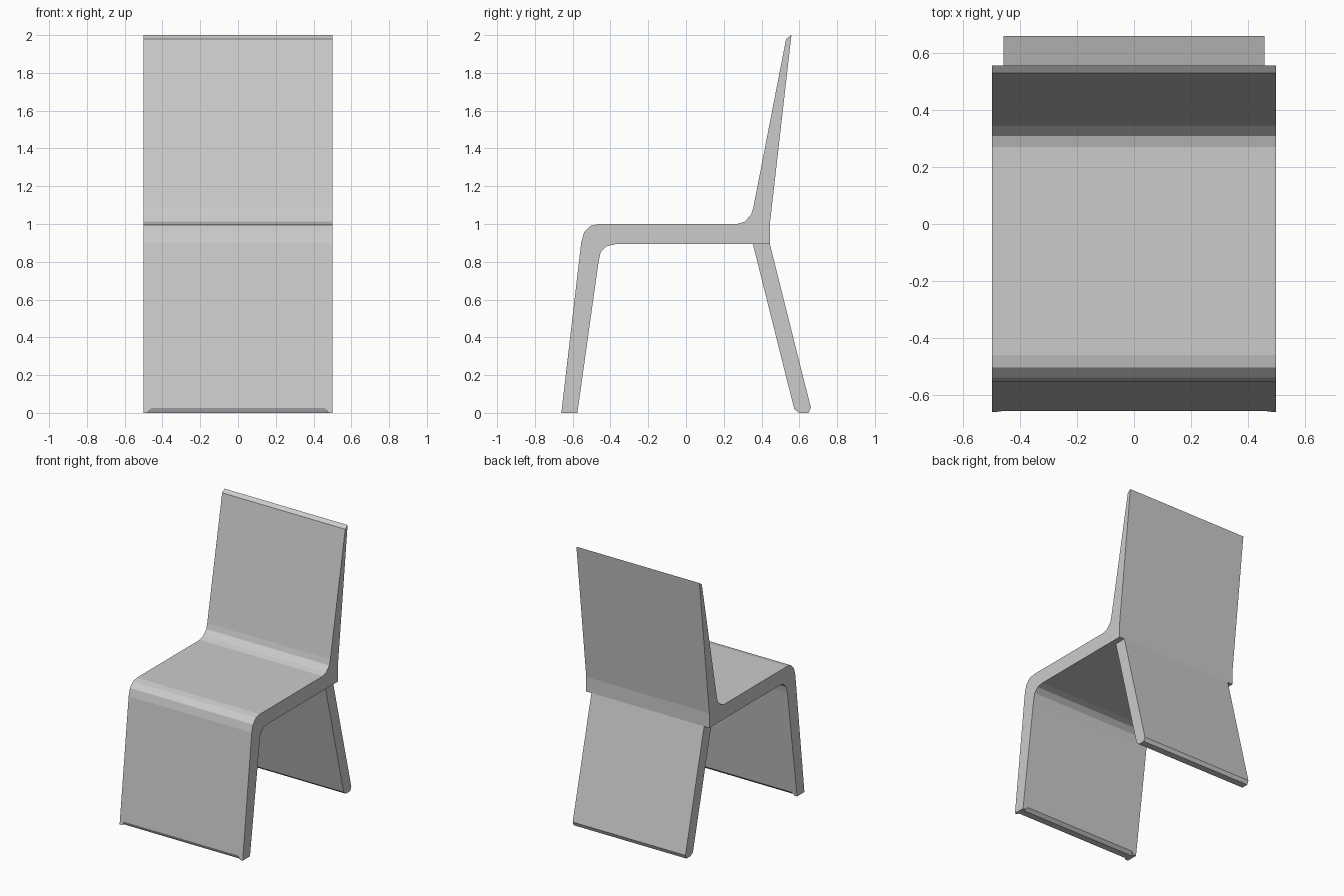
import bpy, bmesh

if "Cube" in bpy.data.objects:
    bpy.data.objects.remove(bpy.data.objects["Cube"])


def loft(name, left, right):
    """Closed solid between two matching (x, y, z) end loops."""
    bm = bmesh.new()
    a = [bm.verts.new(p) for p in left]
    b = [bm.verts.new(p) for p in right]
    n = len(a)
    bm.faces.new(a)
    bm.faces.new(b[::-1])
    for i in range(n):
        j = (i + 1) % n
        bm.faces.new((a[i], b[i], b[j], a[j]))
    bmesh.ops.recalc_face_normals(bm, faces=bm.faces)
    mesh = bpy.data.meshes.new(name)
    bm.to_mesh(mesh)
    bm.free()
    ob = bpy.data.objects.new(name, mesh)
    bpy.context.collection.objects.link(ob)
    return ob


def prism(name, profile, half_width):
    """Extrude a (y, z) profile across the width."""
    return loft(name, [(-half_width, y, z) for y, z in profile],
                [(half_width, y, z) for y, z in profile])


# Front leg, seat and backrest as one continuous bent sheet
shell = prism("seat_shell", [
    (-0.66, 0), (-0.555, 0.90), (-0.54, 0.955), (-0.505, 0.99), (-0.46, 1.0),
    (0.27, 1.0), (0.31, 1.012), (0.345, 1.05), (0.357, 1.09),
    (0.53, 1.98), (0.558, 2.0),
    (0.444, 1.0), (0.444, 0.893),
    (-0.375, 0.893), (-0.42, 0.882), (-0.452, 0.85), (-0.463, 0.80),
    (-0.575, 0)], 0.5)

# Back leg, slightly narrower, with a chamfered foot
prism("back_leg", [
    (0.354, 0.893), (0.444, 0.893), (0.661, 0.028), (0.649, 0),
    (0.598, 0), (0.573, 0.02)], 0.458)

# Foot chamfers on the front leg, stopping short of both ends
for side, edge in (("front", [(-0.67, 0.026), (-0.657, 0.026), (-0.644, -0.001), (-0.67, -0.001)]),
                   ("rear", [(-0.56, 0.021), (-0.572, 0.021), (-0.595, -0.001), (-0.56, -0.001)])):
    ends = [[(s * (0.46 if z > 0 else 0.48), y, z) for y, z in edge] for s in (-1, 1)]
    cutter = loft("foot_cutter_" + side, *ends)
    cutter.hide_render = True
    cutter.hide_set(True)
    mod = shell.modifiers.new("foot_chamfer_" + side, 'BOOLEAN')
    mod.operation = 'DIFFERENCE'
    mod.solver = 'EXACT'
    mod.object = cutter
